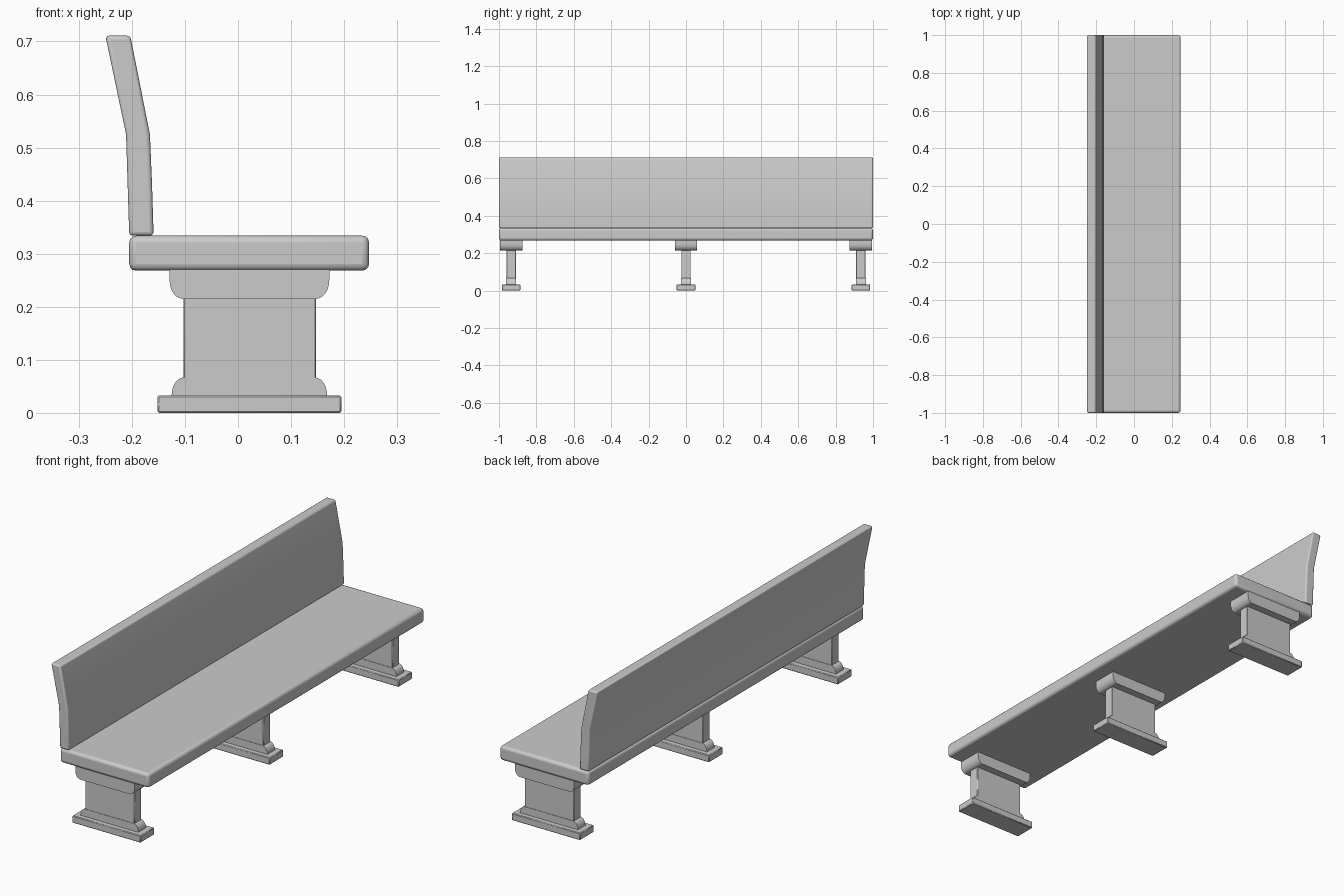
import bpy, bmesh
from math import sin, cos, pi, radians

if "Cube" in bpy.data.objects:
    bpy.data.objects.remove(bpy.data.objects["Cube"])


def extrude_profile(name, pts, y, width, bevel=0.0, segs=2, smooth=35):
    """Extrude an (x, z) outline along y, centred on y, with optional bevel."""
    bm = bmesh.new()
    vs = [bm.verts.new((x, y - width / 2, z)) for x, z in pts]
    face = bm.faces.new(vs)
    ext = bmesh.ops.extrude_face_region(bm, geom=[face])
    moved = [g for g in ext["geom"] if isinstance(g, bmesh.types.BMVert)]
    bmesh.ops.translate(bm, verts=moved, vec=(0, width, 0))
    bmesh.ops.recalc_face_normals(bm, faces=bm.faces)
    me = bpy.data.meshes.new(name)
    bm.to_mesh(me)
    bm.free()
    ob = bpy.data.objects.new(name, me)
    bpy.context.collection.objects.link(ob)
    if bevel:
        mod = ob.modifiers.new("bevel", "BEVEL")
        mod.width, mod.segments = bevel, segs
        mod.limit_method, mod.angle_limit = "ANGLE", radians(35)
    bpy.ops.object.select_all(action="DESELECT")
    ob.select_set(True)
    bpy.context.view_layer.objects.active = ob
    bpy.ops.object.shade_smooth_by_angle(angle=radians(smooth))
    return ob


def box(x0, x1, z0, z1):
    return [(x0, z0), (x1, z0), (x1, z1), (x0, z1)]


def moulding(x0, x1, z_wide, z_curve, z_narrow, rx, n=6):
    """Block whose two narrow-side corners are quarter rounds."""
    arc = [(rx * (1 - cos(t)), z_curve + (z_narrow - z_curve) * sin(t))
           for t in (i * pi / 2 / n for i in range(n + 1))]
    left = [(x0, z_wide)] + [(x0 + dx, z) for dx, z in arc]
    right = [(x1 - dx, z) for dx, z in reversed(arc)] + [(x1, z_wide)]
    return left + right


# Seat slab
extrude_profile("seat", box(-0.205, 0.247, 0.268, 0.334), 0, 2.0, 0.013, 3)

# Backrest, bent backwards above the middle
extrude_profile("backrest", [
    (-0.205, 0.334), (-0.159, 0.334), (-0.162, 0.43), (-0.166, 0.525),
    (-0.203, 0.711), (-0.250, 0.711), (-0.211, 0.525), (-0.208, 0.43)],
    0, 2.0, 0.007, 3)

# Three pedestal supports
for label, y in (("front", -0.935), ("middle", 0.0), ("rear", 0.935)):
    extrude_profile(label + "_foot", box(-0.152, 0.195, 0, 0.033), y, 0.10, 0.003, 1)
    extrude_profile(label + "_lower_moulding",
                    moulding(-0.125, 0.168, 0.032, 0.034, 0.067, 0.024), y, 0.054)
    extrude_profile(label + "_post", box(-0.103, 0.147, 0.03, 0.22), y, 0.05, 0.002, 1)
    extrude_profile(label + "_upper_moulding",
                    moulding(-0.129, 0.172, 0.270, 0.250, 0.215, 0.025), y, 0.12)
